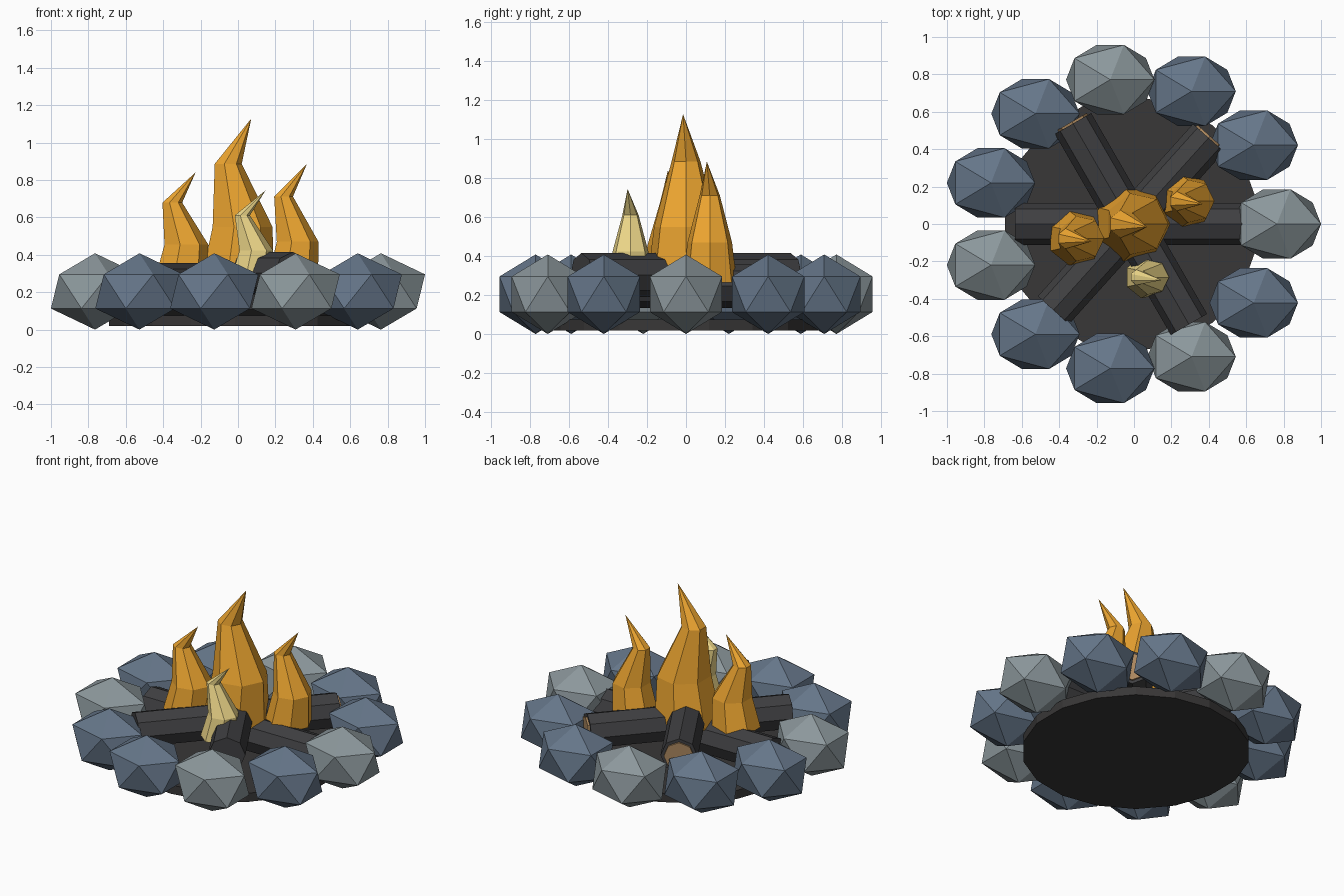
import bpy, bmesh, math
from mathutils import Matrix, Vector

if "Cube" in bpy.data.objects:
    bpy.data.objects.remove(bpy.data.objects["Cube"])

CX = -0.016  # centre of the ring


def mat(name, rgb):
    m = bpy.data.materials.new(name)
    m.diffuse_color = (*rgb, 1)
    m.use_nodes = True
    m.node_tree.nodes["Principled BSDF"].inputs["Base Color"].default_value = m.diffuse_color
    return m


stone_blue = mat("stone_blue", (0.13, 0.18, 0.25))
stone_grey = mat("stone_grey", (0.26, 0.31, 0.33))
ash = mat("ash", (0.04, 0.038, 0.038))
bark = mat("bark", (0.05, 0.05, 0.053))
cut_wood = mat("cut_wood", (0.40, 0.24, 0.11))
orange = mat("orange", (0.85, 0.38, 0.03))
yellow = mat("yellow", (0.85, 0.68, 0.25))


def finish(name, bm, material):
    bmesh.ops.recalc_face_normals(bm, faces=bm.faces)
    me = bpy.data.meshes.new(name)
    bm.to_mesh(me)
    bm.free()
    me.materials.append(material)
    ob = bpy.data.objects.new(name, me)
    bpy.context.collection.objects.link(ob)
    return ob


def cylinder(name, sides, radius, depth, matrix, material):
    bm = bmesh.new()
    bmesh.ops.create_cone(bm, cap_ends=True, segments=sides, radius1=radius,
                          radius2=radius, depth=depth, matrix=matrix)
    return finish(name, bm, material)


# Ring of eleven squashed stones, every third one grey
for i in range(11):
    a = math.tau * i / 11
    bm = bmesh.new()
    bmesh.ops.create_icosphere(bm, subdivisions=1, radius=1)
    bmesh.ops.scale(bm, vec=(0.264, 0.218, 0.204), verts=bm.verts)
    bmesh.ops.translate(bm, verts=bm.verts, vec=(
        CX + 0.78 * math.cos(a), 0.78 * math.sin(a), 0.204))
    finish(f"stone_{i + 1}", bm, stone_blue if i % 3 else stone_grey)

# Ash bed
cylinder("ash_bed", 18, 0.685, 0.057, Matrix.Translation((CX, 0, 0.047)), ash)

# Three crossed logs, each with a pale cut face at one end
for i, (deg, z) in enumerate([(0, 0.187), (48, 0.245), (120, 0.303)]):
    base = (Matrix.Translation((CX, 0, z)) @ Matrix.Rotation(math.radians(deg), 4, 'Z')
            @ Matrix.Rotation(math.pi / 2, 4, 'Y'))
    cylinder(f"log_{i + 1}", 8, 0.112, 1.24, base, bark)
    cylinder(f"log_cut_{i + 1}", 8, 0.092, 0.02,
             base @ Matrix.Translation((0, 0, 0.622)), cut_wood)


# Flames: three seven-sided rings that lean and end in a point
def flame(name, x, y, bottom, top, r, material):
    h, n = top - bottom, 7
    bm = bmesh.new()
    rings = []
    for f, dx, s in [(0, 0, 1), (0.33, 0.028, 0.82), (0.72, -0.044, 0.37)]:
        rings.append([bm.verts.new((x + dx + r * s * math.cos(math.tau * k / n),
                                    y + r * s * math.sin(math.tau * k / n),
                                    bottom + f * h)) for k in range(n)])
    tip = bm.verts.new((x + 0.083, y - 0.015, top))
    bm.faces.new(rings[0][::-1])
    for k in range(n):
        j = (k + 1) % n
        for lo, hi in zip(rings, rings[1:]):
            bm.faces.new((lo[k], lo[j], hi[j], hi[k]))
        bm.faces.new((rings[2][k], rings[2][j], tip))
    finish(name, bm, material)


flame("flame_tall", -0.012, 0, 0.265, 1.128, 0.205, orange)
flame("flame_left", -0.31, -0.078, 0.265, 0.84, 0.15, orange)
flame("flame_right", 0.285, 0.122, 0.265, 0.885, 0.143, orange)
flame("flame_small", 0.065, -0.285, 0.265, 0.745, 0.115, yellow)
